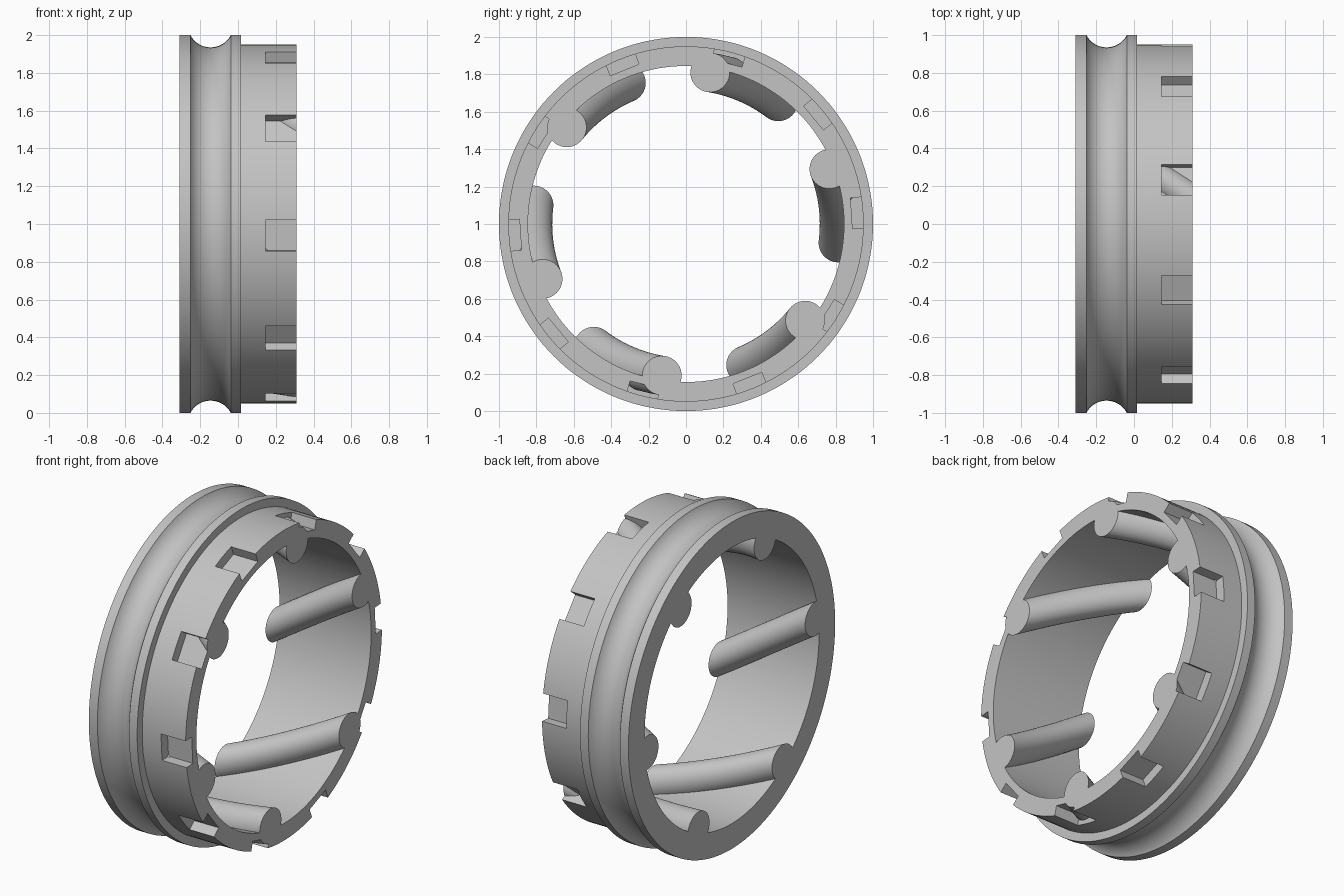
import bpy, bmesh
from math import sin, cos, pi, radians, tau
from mathutils import Matrix, Vector

if "Cube" in bpy.data.objects:
    bpy.data.objects.remove(bpy.data.objects["Cube"])

HALF = 0.31        # half the ring width along x
MID = Vector((0, 0, 1))

grey = bpy.data.materials.new("plain grey")
grey.use_nodes = True
grey.diffuse_color = (0.55, 0.55, 0.55, 1)
grey.node_tree.nodes["Principled BSDF"].inputs["Base Color"].default_value = grey.diffuse_color


def make_object(name, bm):
    bmesh.ops.recalc_face_normals(bm, faces=bm.faces)
    mesh = bpy.data.meshes.new(name)
    bm.to_mesh(mesh)
    bm.free()
    mesh.materials.append(grey)
    obj = bpy.data.objects.new(name, mesh)
    bpy.context.collection.objects.link(obj)
    return obj


def loft(bm, loops, closed):
    """Skin a list of equal point loops; cap the ends if it is not closed."""
    rows = [[bm.verts.new(p) for p in loop] for loop in loops]
    n = len(rows[0])
    pairs = list(zip(rows, rows[1:])) + ([(rows[-1], rows[0])] if closed else [])
    for a, b in pairs:
        for i in range(n):
            j = (i + 1) % n
            bm.faces.new((a[i], a[j], b[j], b[i]))
    if not closed:
        bm.faces.new(rows[0])
        bm.faces.new(rows[-1])


def polar(x, r, angle):
    return MID + Vector((x, r * cos(angle), r * sin(angle)))


# Ring body: (x, radius) profile with a round groove, turned about the x axis
g_mid, g_half, g_depth = -0.145, 0.107, 0.065
g_rad = (g_half ** 2 + g_depth ** 2) / (2 * g_depth)
profile = [(-HALF, 0.845), (-HALF, 1)]
steps = 20
for i in range(steps + 1):
    # angle chosen so the arc meets the rim exactly at both sides
    x = -g_half * cos(pi * i / steps)
    profile.append((g_mid + x, 1 - g_depth + g_rad - (g_rad ** 2 - x * x) ** 0.5))
profile += [(0.017, 1), (0.017, 0.95), (HALF, 0.95), (HALF, 0.845)]

bm = bmesh.new()
SEG = 144
loft(bm, [[polar(x, r, tau * k / SEG) for x, r in profile] for k in range(SEG)], True)
ring = make_object("ring_body", bm)

# Six round ribs twisting along the bore
bm = bmesh.new()
for k in range(6):
    loops = []
    for i in range(17):
        t = i / 16
        c = polar(HALF - 2 * HALF * t, 0.82, radians(81 + 60 * k - 28 * t))
        turn = radians(-28 * t)
        loops.append([c + Vector((0, cos(a + turn), sin(a + turn))) * 0.105
                      for a in (tau * j / 40 for j in range(40))])
    loft(bm, loops, False)
ribs = make_object("spiral_ribs", bm)

# Ten rectangular notches around the narrow edge
bm = bmesh.new()
for k in range(10):
    place = (Matrix.Translation(MID) @ Matrix.Rotation(radians(3.7 + 36 * k), 4, "X")
             @ Matrix.Translation((0.345, 0.987, 0)) @ Matrix.Diagonal((0.4, 0.2, 0.166, 1)))
    bmesh.ops.create_cube(bm, size=1, matrix=place)
notches = make_object("notch_cutter", bm)

bpy.context.view_layer.objects.active = ring
for obj in bpy.context.selected_objects:
    obj.select_set(False)
ring.select_set(True)
for tool, operation in ((notches, "DIFFERENCE"), (ribs, "UNION")):
    mod = ring.modifiers.new(tool.name, "BOOLEAN")
    mod.object, mod.operation, mod.solver = tool, operation, "EXACT"
    bpy.ops.object.modifier_apply(modifier=mod.name)
    bpy.data.objects.remove(tool)

bpy.ops.object.shade_smooth_by_angle(angle=radians(30))
